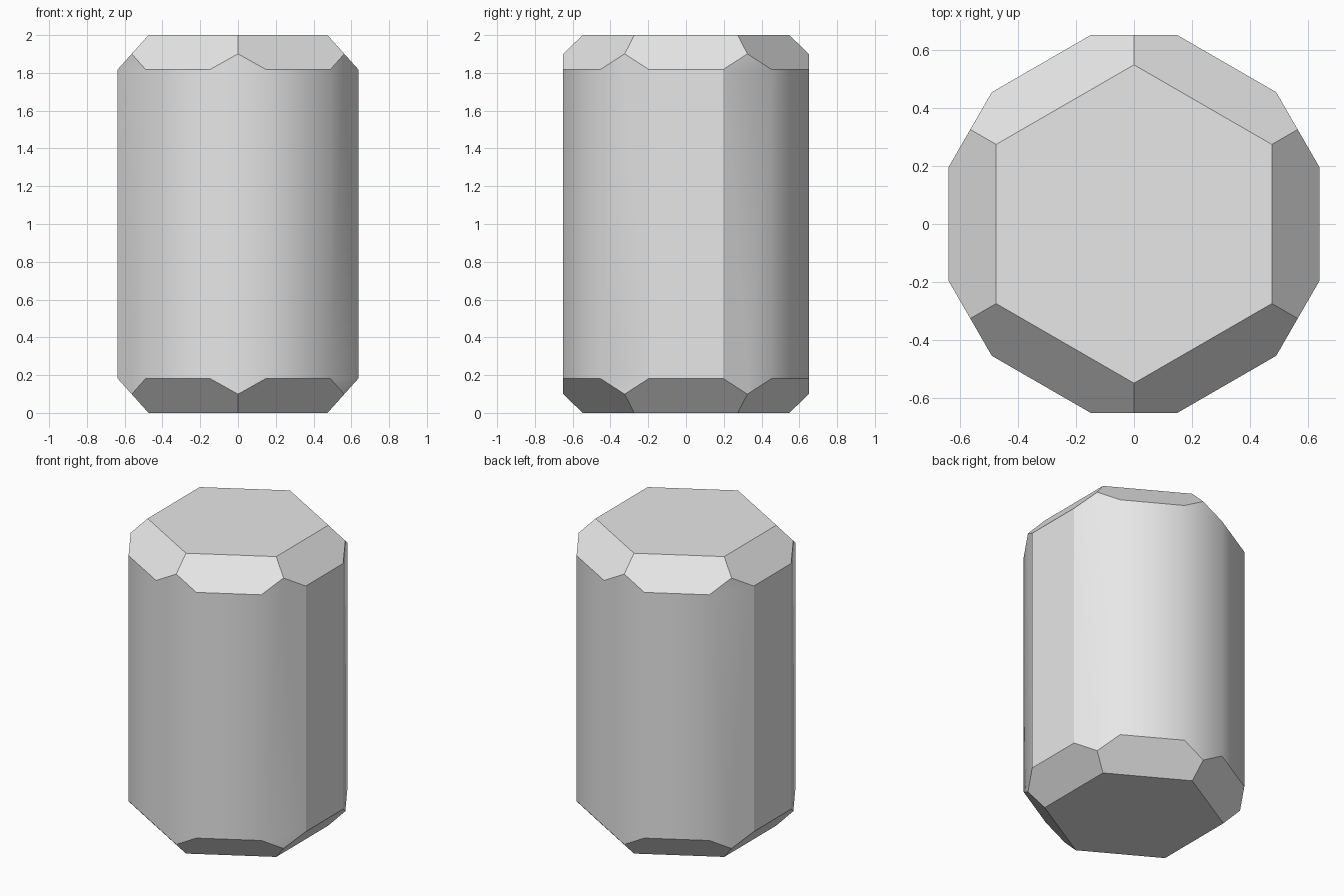
import bpy, bmesh, math
from mathutils import Vector

cube = bpy.data.objects.get("Cube")
if cube:
    bpy.data.objects.remove(cube, do_unlink=True)

HEIGHT = 2.0
SIDE = 0.637     # centre to the six wide sides
CORNER = 0.65    # centre to the six narrow corner bevels
CAP = 0.474      # centre to the edges of the end caps
DROP = 0.182     # height of the end chamfers


def cut(bm, point, normal):
    """Slice off everything beyond a plane and close the hole."""
    geom = bm.verts[:] + bm.edges[:] + bm.faces[:]
    result = bmesh.ops.bisect_plane(bm, geom=geom, dist=1e-5, plane_co=point,
                                    plane_no=normal, clear_outer=True)
    edges = [e for e in result["geom_cut"] if isinstance(e, bmesh.types.BMEdge)]
    bmesh.ops.contextual_create(bm, geom=edges)


def around(degrees):
    a = math.radians(degrees)
    return Vector((math.cos(a), math.sin(a), 0))


# Solid block, cut into a hexagonal prism with bevelled corners and ends
bm = bmesh.new()
bmesh.ops.create_cube(bm, size=HEIGHT)
bmesh.ops.translate(bm, verts=bm.verts, vec=(0, 0, HEIGHT / 2))
for i in range(6):
    side = around(60 * i)
    corner = around(60 * i + 30)
    cut(bm, side * SIDE, side)
    cut(bm, corner * CORNER, corner)
for i in range(6):
    side = around(60 * i)
    for z, up in ((HEIGHT, 1), (0, -1)):
        slope = side * DROP + Vector((0, 0, up * (SIDE - CAP)))
        cut(bm, side * CAP + Vector((0, 0, z)), slope.normalized())
bmesh.ops.recalc_face_normals(bm, faces=bm.faces)

# Smooth walls, crisp chamfers and flat left and right sides
for f in bm.faces:
    f.smooth = True
for e in bm.edges:
    n = [f.normal for f in e.link_faces]
    wall = all(abs(v.z) < 0.01 for v in n)
    flat = any(abs(v.x) > 0.99 for v in n)
    e.smooth = wall and not flat

mesh = bpy.data.meshes.new("crystal_body")
bm.to_mesh(mesh)
bm.free()
body = bpy.data.objects.new("crystal_body", mesh)
bpy.context.collection.objects.link(body)

# Plain light grey
grey = bpy.data.materials.new("light_grey")
grey.use_nodes = True
colour = (0.8, 0.8, 0.8, 1)
grey.diffuse_color = colour
grey.node_tree.nodes["Principled BSDF"].inputs["Base Color"].default_value = colour
mesh.materials.append(grey)
